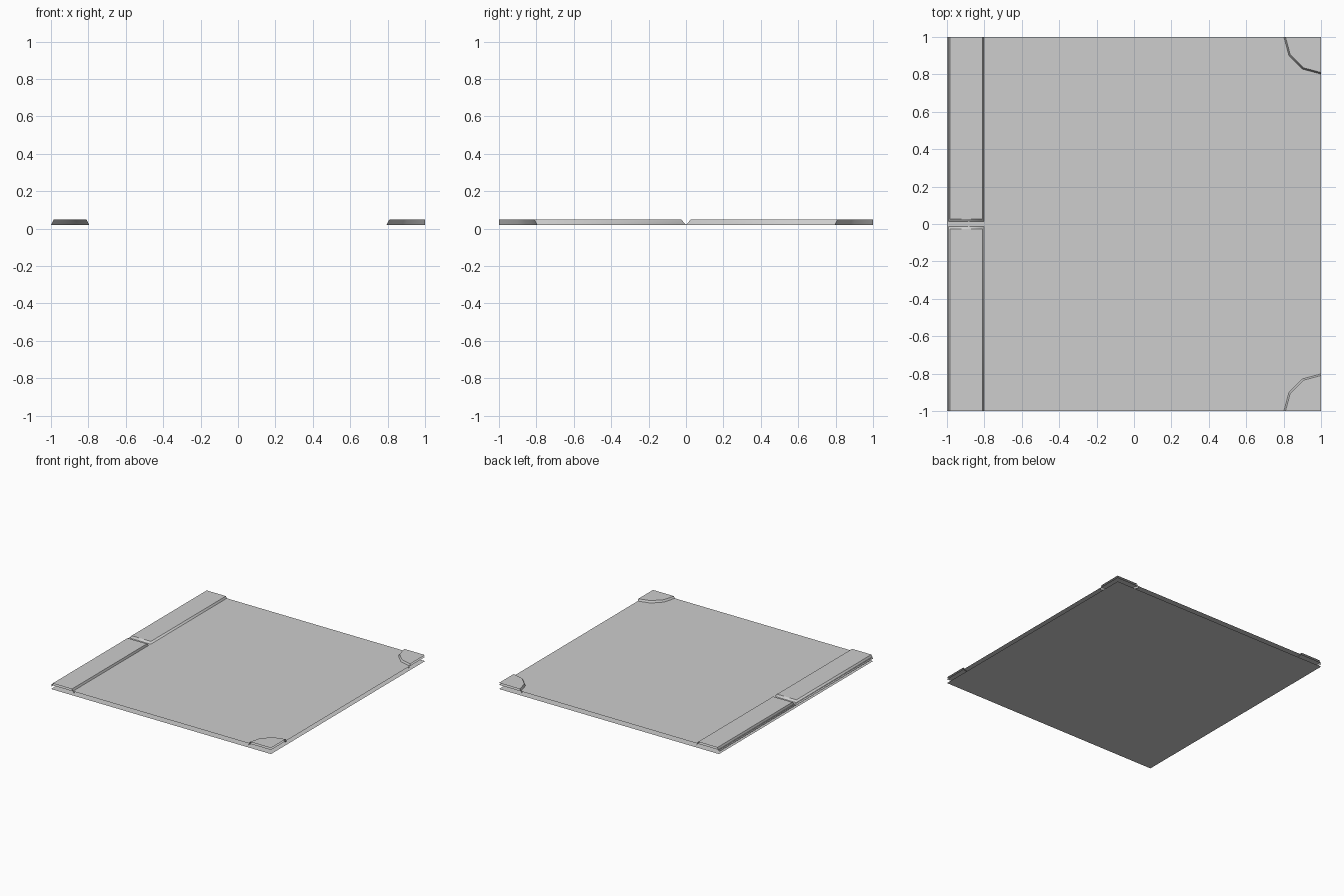
import bpy
import bmesh
from math import cos, sin, pi

cube = bpy.data.objects.get("Cube")
if cube:
    bpy.data.objects.remove(cube, do_unlink=True)

LOW, ROAD, TOP = 0.02, 0.034, 0.05

grey = bpy.data.materials.new("light_grey")
grey.use_nodes = True
grey.diffuse_color = (0.61, 0.61, 0.61, 1)
grey.node_tree.nodes["Principled BSDF"].inputs["Base Color"].default_value = (0.61, 0.61, 0.61, 1)


def finish(name, bm):
    mesh = bpy.data.meshes.new(name)
    bm.to_mesh(mesh)
    bm.free()
    mesh.materials.append(grey)
    obj = bpy.data.objects.new(name, mesh)
    bpy.context.collection.objects.link(obj)
    return obj


def sheet(name, z):
    bm = bmesh.new()
    bmesh.ops.create_grid(bm, x_segments=1, y_segments=1, size=1)
    finish(name, bm).location.z = z


def raised_shell(name, upper, lower, open_sides):
    """Flat cap with sloped sides; sides listed in open_sides stay open."""
    bm = bmesh.new()
    top = [bm.verts.new((x, y, TOP)) for x, y in upper]
    low = [bm.verts.new((x, y, LOW)) for x, y in lower]
    cap = bm.faces.new(top)
    n = len(top)
    for i in range(n):
        j = (i + 1) % n
        if i not in open_sides:
            bm.faces.new((top[i], low[i], low[j], top[j])).smooth = True
    for v in low:
        if not v.link_faces:
            bm.verts.remove(v)
    # Keep a crisp rim around the cap
    for e in cap.edges:
        e.smooth = False
    bm.normal_update()
    if cap.normal.z < 0:
        bmesh.ops.reverse_faces(bm, faces=bm.faces[:])
    finish(name, bm)


# Base sheet on the ground and road sheet that the kerbs sink into
sheet("base_sheet", 0)
sheet("road_surface", ROAD)

for side, label in ((-1, "front"), (1, "back")):
    # Straight kerb half, open at the outer end, sloping into the middle dip
    upper = [(-0.985, side), (-0.985, side * 0.026), (-0.81, side * 0.026), (-0.81, side)]
    lower = [(-1, side), (-1, 0), (-0.795, 0), (-0.795, side)]
    raised_shell(label + "_straight_kerb", upper, lower, {3})

    # Quarter-round corner kerb, open along the two outer edges
    def arc(r):
        pts = [(1 - r * cos(a), side * (1 - r * sin(a))) for a in (k * pi / 6 for k in range(4))]
        return pts + [(1, side)]
    raised_shell(label + "_corner_kerb", arc(0.19), arc(0.206), {3, 4})
